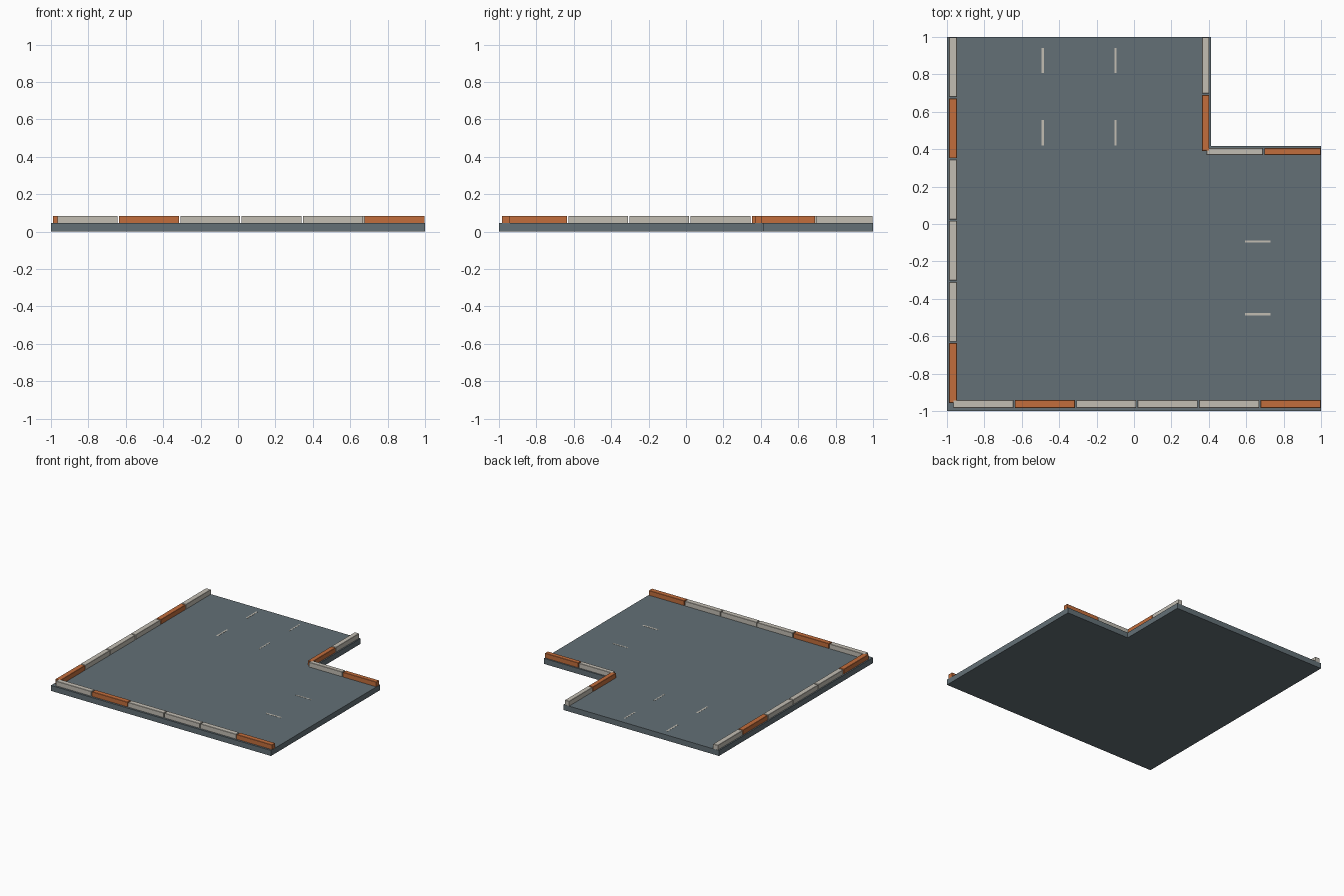
import bpy
import bmesh

cube = bpy.data.objects.get("Cube")
if cube:
    bpy.data.objects.remove(cube, do_unlink=True)


def material(name, rgb):
    m = bpy.data.materials.new(name)
    m.use_nodes = True
    color = (*rgb, 1)
    m.diffuse_color = color
    bsdf = m.node_tree.nodes["Principled BSDF"]
    bsdf.inputs["Base Color"].default_value = color
    bsdf.inputs["Roughness"].default_value = 0.9
    return m


asphalt = material("asphalt grey", (0.125, 0.16, 0.18))
orange = material("barrier orange", (0.54, 0.155, 0.045))
cream = material("pale concrete", (0.54, 0.51, 0.45))

SLAB_TOP, WALL_TOP = 0.045, 0.084


def prism(name, outline, z0, z1, mat, chamfer=0.0):
    """Extrude a flat outline upwards, optionally easing the top edges."""
    bm = bmesh.new()
    base = bm.faces.new([bm.verts.new((x, y, z0)) for x, y in outline])
    top = bmesh.ops.extrude_face_region(bm, geom=[base], use_keep_orig=True)["geom"]
    moved = [g for g in top if isinstance(g, bmesh.types.BMVert)]
    bmesh.ops.translate(bm, verts=moved, vec=(0, 0, z1 - z0))
    if chamfer:
        edges = [e for e in bm.edges if all(v in moved for v in e.verts)]
        bmesh.ops.bevel(bm, geom=edges, offset=chamfer, segments=1, affect='EDGES')
    bmesh.ops.recalc_face_normals(bm, faces=bm.faces)
    mesh = bpy.data.meshes.new(name)
    bm.to_mesh(mesh)
    bm.free()
    mesh.materials.append(mat)
    obj = bpy.data.objects.new(name, mesh)
    bpy.context.collection.objects.link(obj)
    return obj


def box(name, x0, x1, y0, y1, z0, z1, mat, chamfer=0.0):
    return prism(name, [(x0, y0), (x1, y0), (x1, y1), (x0, y1)], z0, z1, mat, chamfer)


def barrier_row(name, axis, start, end, across, colors):
    """Row of equal barrier blocks with narrow gaps, along x or y."""
    gap = 0.008
    length = (end - start + gap) / len(colors)
    for i, letter in enumerate(colors):
        a = start + i * length
        span = (a, a + length - gap)
        x, y = (span, across) if axis == "x" else (across, span)
        box(f"{name}_{i + 1}", *x, *y, SLAB_TOP, WALL_TOP,
            orange if letter == "O" else cream, 0.002)


# Ground slab with one corner cut out
prism("road_slab", [(-1, -1), (1, -1), (1, 0.418), (0.413, 0.418), (0.413, 1), (-1, 1)],
      0, SLAB_TOP, asphalt)

# Barriers along the edges, O for orange and C for pale concrete
barrier_row("front_barrier", "x", -0.966, 0.998, (-0.984, -0.942), "COCCCO")
barrier_row("right_barrier", "y", -0.956, 0.998, (-0.989, -0.946), "OCCCOC")
barrier_row("notch_side_barrier", "y", 0.39, 0.998, (0.363, 0.402), "OC")
barrier_row("notch_back_barrier", "x", 0.387, 0.998, (0.369, 0.406), "CO")

# Painted lane dashes: wider and narrower line in each arm
dash_z = (SLAB_TOP - 0.001, SLAB_TOP + 0.001)
for i, (x, half) in enumerate([(-0.487, 0.007), (-0.099, 0.005)]):
    for j, y in enumerate([0.42, 0.807]):
        box(f"back_lane_dash_{i}_{j}", x - half, x + half, y, y + 0.135, *dash_z, cream)
for i, (y, half) in enumerate([(-0.482, 0.007), (-0.093, 0.005)]):
    box(f"side_lane_dash_{i}", 0.593, 0.73, y - half, y + half, *dash_z, cream)
